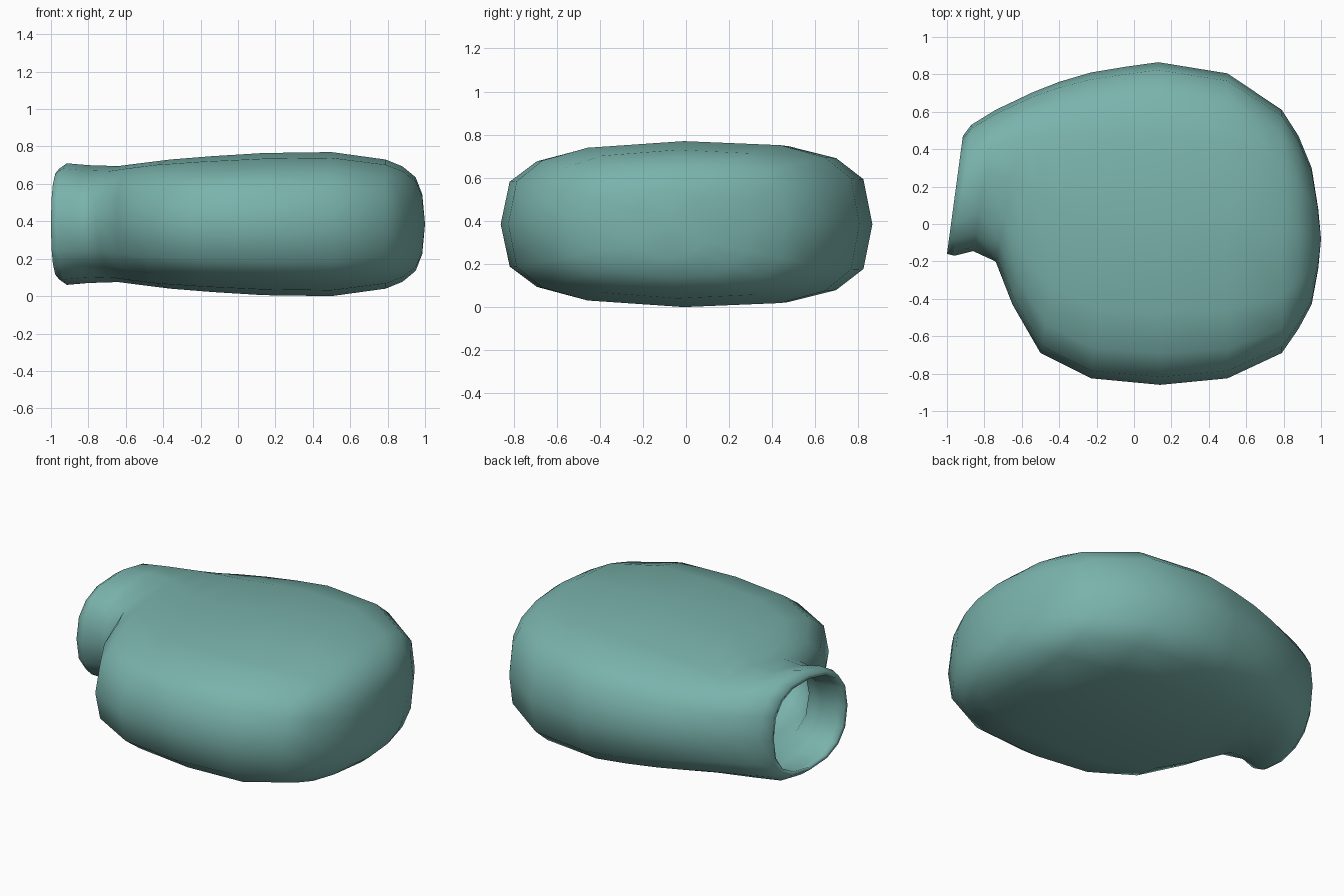
import bpy, bmesh, math
from mathutils import Vector

if "Cube" in bpy.data.objects:
    bpy.data.objects.remove(bpy.data.objects["Cube"])

MID = 0.385      # mid height of the whole shell
SIDES = 16

# Cross-sections from mouth to right end:
# back point x, y, front point x, y, half height, squareness
sections = [
    (-0.915, 0.47, -1.00, -0.16, 0.295, 2.5),
    (-0.87, 0.53, -0.96, -0.17, 0.325, 2.5),
    (-0.74, 0.61, -0.86, -0.145, 0.315, 2.5),
    (-0.54, 0.705, -0.74, -0.20, 0.31, 2.6),
    (-0.40, 0.76, -0.65, -0.43, 0.325, 2.8),
    (-0.23, 0.81, -0.50, -0.69, 0.345, 3.0),
    (-0.05, 0.84, -0.23, -0.825, 0.363, 3.2),
    (0.13, 0.865, 0.14, -0.86, 0.38, 3.2),
    (0.50, 0.805, 0.50, -0.825, 0.385, 3.2),
    (0.79, 0.61, 0.79, -0.69, 0.345, 3.1),
    (0.88, 0.47, 0.88, -0.56, 0.308, 2.9),
    (0.95, 0.30, 0.95, -0.43, 0.25, 2.7),
    (0.985, 0.08, 0.985, -0.24, 0.16, 2.3),
]


def add_ring(bm, sec, scale=1.0):
    """Rounded-square loop standing on the chord between two outline points."""
    bx, by, fx, fy, half, n = sec
    back, front = Vector((bx, by, MID)), Vector((fx, fy, MID))
    centre, arm = (back + front) / 2, (back - front) / 2
    ring = []
    for i in range(SIDES):
        a = 2 * math.pi * i / SIDES
        c, s = math.cos(a), math.sin(a)
        u = math.copysign(abs(c) ** (2 / n), c)
        v = math.copysign(abs(s) ** (2 / n), s)
        taper = 1 - 0.06 * max(0, -u)      # front rim is slightly lower
        p = centre + arm * u * scale
        p.z = MID + half * v * scale * taper
        ring.append(bm.verts.new(p))
    return ring


bm = bmesh.new()
# Inner throat first, then the lip, then the outer body
rings = [add_ring(bm, s, k) for s, k in
         ((sections[5], 0.70), (sections[4], 0.86), (sections[3], 0.92),
          (sections[2], 0.90), (sections[1], 0.88), (sections[0], 0.93))]
rings += [add_ring(bm, s) for s in sections]
for r0, r1 in zip(rings, rings[1:]):
    for i in range(SIDES):
        j = (i + 1) % SIDES
        bm.faces.new((r0[i], r0[j], r1[j], r1[i]))

# Close the throat and the rounded right end
for ring, tip in ((rings[0], Vector((-0.15, 0.05, MID))),
                  (rings[-1], Vector((1.0, -0.08, MID)))):
    t = bm.verts.new(tip)
    for i in range(SIDES):
        bm.faces.new((ring[i], ring[(i + 1) % SIDES], t))
bmesh.ops.recalc_face_normals(bm, faces=bm.faces)
for f in bm.faces:
    f.smooth = True

mesh = bpy.data.meshes.new("shell_body")
bm.to_mesh(mesh)
bm.free()
shell = bpy.data.objects.new("shell_body", mesh)
bpy.context.collection.objects.link(shell)

teal = bpy.data.materials.new("soft_teal")
teal.diffuse_color = (0.195, 0.45, 0.413, 1)
teal.use_nodes = True
teal.node_tree.nodes["Principled BSDF"].inputs["Base Color"].default_value = teal.diffuse_color
mesh.materials.append(teal)
